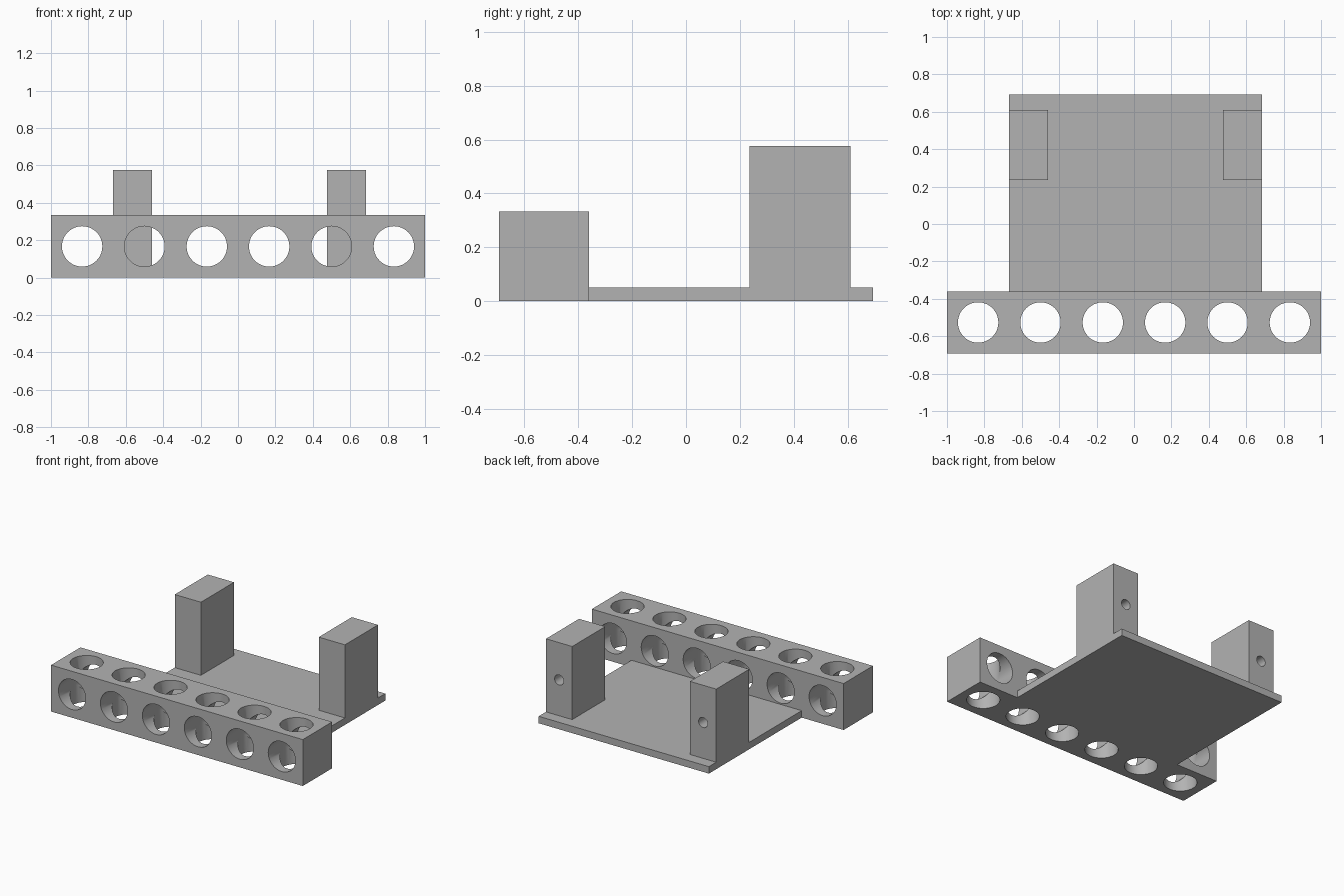
import bpy
import bmesh
from math import radians
from mathutils import Matrix, Vector

default = bpy.data.objects.get("Cube")
if default:
    bpy.data.objects.remove(default, do_unlink=True)

GREY = (0.45, 0.45, 0.45, 1)
grey = bpy.data.materials.new("grey plastic")
grey.use_nodes = True
grey.diffuse_color = GREY
grey.node_tree.nodes["Principled BSDF"].inputs["Base Color"].default_value = GREY


def add_object(name, bm):
    mesh = bpy.data.meshes.new(name)
    bm.to_mesh(mesh)
    bm.free()
    mesh.materials.append(grey)
    obj = bpy.data.objects.new(name, mesh)
    bpy.context.collection.objects.link(obj)
    return obj


def block(name, low, high):
    low, high = Vector(low), Vector(high)
    bm = bmesh.new()
    bmesh.ops.create_cube(bm, size=1, matrix=Matrix.Translation((low + high) / 2)
                          @ Matrix.Diagonal((*(high - low), 1)))
    return add_object(name, bm)


def drill(target, centres, radius, length, along_y):
    """Cut a set of parallel round holes out of the target."""
    turn = Matrix.Rotation(radians(90 if along_y else 0), 4, "X")
    bm = bmesh.new()
    for centre in centres:
        bmesh.ops.create_cone(bm, cap_ends=True, segments=48, radius1=radius,
                              radius2=radius, depth=length,
                              matrix=Matrix.Translation(centre) @ turn)
    cutter = add_object("hole_cutter", bm)
    cutter.hide_render = True
    cut = target.modifiers.new("holes", "BOOLEAN")
    cut.operation = "DIFFERENCE"
    cut.solver = "EXACT"
    cut.object = cutter
    select(target)
    bpy.ops.object.modifier_apply(modifier=cut.name)
    bpy.data.objects.remove(cutter, do_unlink=True)


def select(obj):
    bpy.ops.object.select_all(action="DESELECT")
    obj.select_set(True)
    bpy.context.view_layer.objects.active = obj


# Front beam with six holes crossing in both directions
PITCH = 1 / 3
FRONT, JOINT, BACK = -0.693, -0.36, 0.693
beam = block("front_beam", (-1, FRONT, 0), (1, JOINT, PITCH))
centres = [((i - 2.5) * PITCH, (FRONT + JOINT) / 2, PITCH / 2) for i in range(6)]
for along_y in (True, False):
    drill(beam, centres, 0.108, 0.6, along_y)

# Base plate
RIGHT, LEFT, FLOOR = -0.667, 0.685, 0.05
plate = block("base_plate", (RIGHT, JOINT, 0), (LEFT, BACK, FLOOR))

# Two posts, each with a blind screw hole in the back
WIDTH, POST_FRONT, POST_BACK = 0.208, 0.235, 0.61
parts = [beam, plate]
for name, x in (("right_post", RIGHT), ("left_post", LEFT - WIDTH)):
    post = block(name, (x, POST_FRONT, FLOOR), (x + WIDTH, POST_BACK, 0.575))
    drill(post, [(x + WIDTH / 2, POST_BACK, 0.307)], 0.036, 0.5, True)
    parts.append(post)

for part in parts:
    select(part)
    bpy.ops.object.shade_smooth_by_angle(angle=radians(30))
